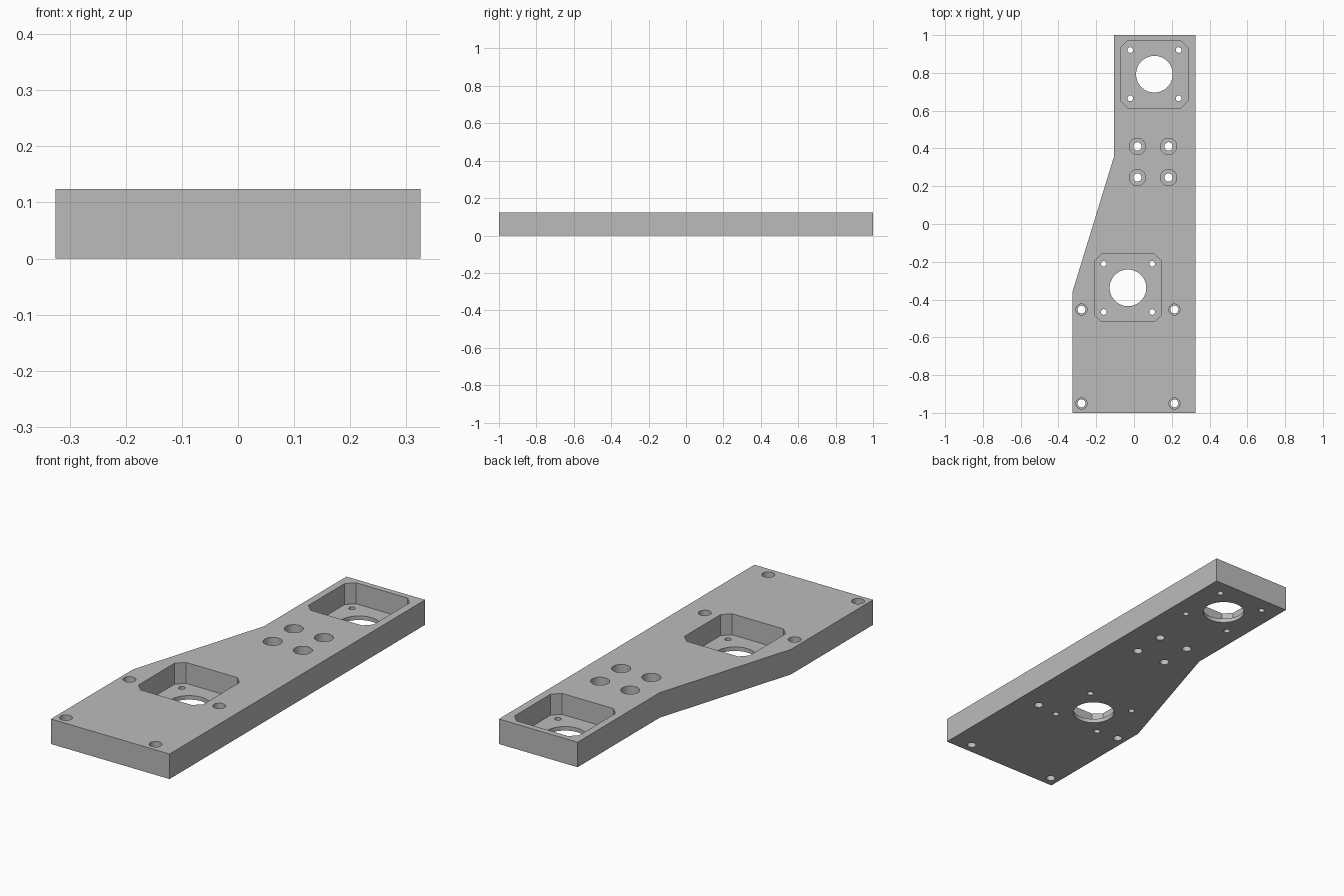
import bpy, bmesh, math

if "Cube" in bpy.data.objects:
    bpy.data.objects.remove(bpy.data.objects["Cube"])

H = 0.124       # plate thickness
FLOOR = 0.02    # web left under the motor pockets

metal = bpy.data.materials.new("grey_metal")
metal.diffuse_color = (0.5, 0.5, 0.5, 1)
metal.use_nodes = True
metal.node_tree.nodes["Principled BSDF"].inputs["Base Color"].default_value = metal.diffuse_color


def prism(bm, pts, z0, z1):
    """Extrude a counter-clockwise outline from z0 to z1."""
    lo = [bm.verts.new((x, y, z0)) for x, y in pts]
    hi = [bm.verts.new((x, y, z1)) for x, y in pts]
    bm.faces.new(lo[::-1])
    bm.faces.new(hi)
    n = len(pts)
    for i in range(n):
        j = (i + 1) % n
        bm.faces.new((lo[i], lo[j], hi[j], hi[i]))


def circle(cx, cy, r, n=48):
    return [(cx + r * math.cos(2 * math.pi * i / n),
             cy + r * math.sin(2 * math.pi * i / n)) for i in range(n)]


def pocket(cx, cy, h=0.178, c=0.037):
    """Square outline with chamfered corners."""
    k = h - c
    return [(cx + x, cy + y) for x, y in
            ((h, -k), (h, k), (k, h), (-k, h), (-h, k), (-h, -k), (-k, -h), (k, -h))]


def make_object(name, bm):
    mesh = bpy.data.meshes.new(name)
    bm.to_mesh(mesh)
    bm.free()
    mesh.materials.append(metal)
    ob = bpy.data.objects.new(name, mesh)
    bpy.context.collection.objects.link(ob)
    return ob


# Plate with a tapered left side
bm = bmesh.new()
prism(bm, [(-0.325, -1), (0.325, -1), (0.325, 1), (-0.106, 1),
           (-0.106, 0.357), (-0.325, -0.357)], 0, H)
plate = make_object("mounting_plate", bm)

motors = [(0.108, 0.793), (-0.032, -0.338)]
centre_bolts = [(x, y) for x in (0.018, 0.183) for y in (0.246, 0.411)]
corner_bolts = [(x, y) for x in (-0.278, 0.214) for y in (-0.95, -0.453)]

# Blind recesses: motor pockets and counterbores
recess, through = bmesh.new(), bmesh.new()
for cx, cy in motors:
    prism(recess, pocket(cx, cy), FLOOR, H + 0.1)
    # Shaft opening and four screw holes in the pocket floor
    prism(through, circle(cx, cy, 0.097, 64), -0.1, H + 0.1)
    for sx in (-1, 1):
        for sy in (-1, 1):
            prism(through, circle(cx + sx * 0.128, cy + sy * 0.128, 0.015, 32), -0.1, H + 0.1)
for bolts, r_out, r_in, depth in ((centre_bolts, 0.043, 0.022, 0.065),
                                  (corner_bolts, 0.029, 0.021, 0.045)):
    for cx, cy in bolts:
        prism(recess, circle(cx, cy, r_out), H - depth, H + 0.1)
        prism(through, circle(cx, cy, r_in), -0.1, H + 0.1)

# Cut the recesses, then the through holes
bpy.context.view_layer.objects.active = plate
plate.select_set(True)
for name, cutter_bm in (("recess_cutter", recess), ("hole_cutter", through)):
    cutter = make_object(name, cutter_bm)
    cutter.hide_render = True
    mod = plate.modifiers.new(name, 'BOOLEAN')
    mod.operation = 'DIFFERENCE'
    mod.solver = 'EXACT'
    mod.object = cutter
    bpy.ops.object.modifier_apply(modifier=mod.name)
    bpy.data.objects.remove(cutter)

bpy.ops.object.shade_smooth_by_angle(angle=math.radians(25))
